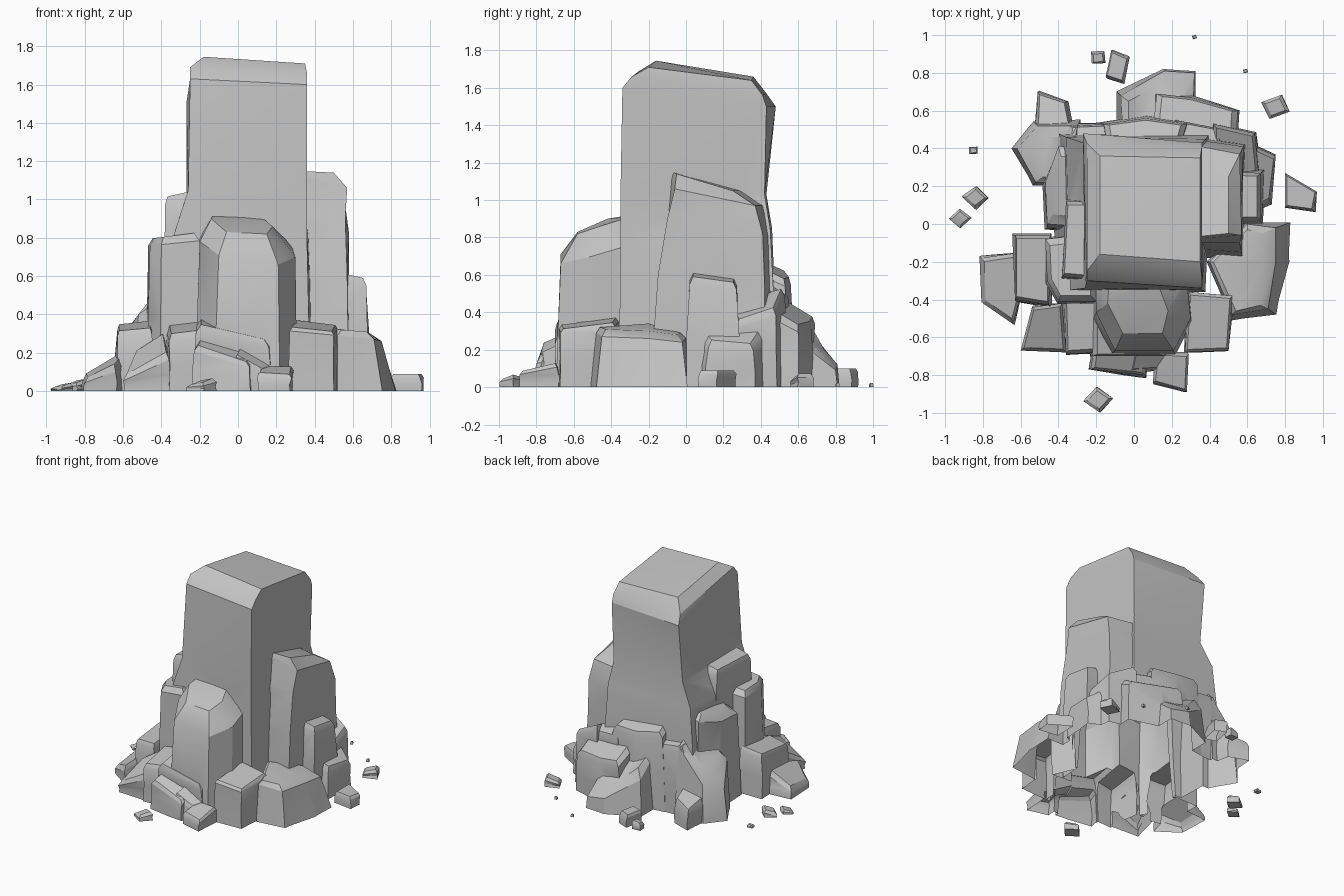
import bpy
import bmesh
import math
import random
from mathutils import Vector

random.seed(4)

default_cube = bpy.data.objects.get("Cube")
if default_cube:
    bpy.data.objects.remove(default_cube, do_unlink=True)

# One plain stone colour
stone = bpy.data.materials.new("grey_stone")
stone.use_nodes = True
stone.diffuse_color = (0.55, 0.55, 0.55, 1)
stone.node_tree.nodes["Principled BSDF"].inputs["Base Color"].default_value = stone.diffuse_color

SUNK = -0.1  # large stones start below ground and are trimmed level at the end
parts = bpy.data.collections.new("stone_parts")


def loft(name, rings, collection=parts):
    """Skin a stack of matching rings and cap both ends."""
    bm = bmesh.new()
    loops = [[bm.verts.new(point) for point in ring] for ring in rings]
    count = len(loops[0])
    for lower, upper in zip(loops, loops[1:]):
        for i in range(count):
            j = (i + 1) % count
            bm.faces.new((lower[i], lower[j], upper[j], upper[i]))
    bm.faces.new(loops[-1])
    bm.faces.new(reversed(loops[0]))
    bmesh.ops.triangulate(bm, faces=bm.faces)
    bmesh.ops.recalc_face_normals(bm, faces=bm.faces)
    return finish(name, bm, collection)


def finish(name, bm, collection):
    mesh = bpy.data.meshes.new(name)
    bm.to_mesh(mesh)
    bm.free()
    mesh.materials.clear()
    mesh.materials.append(stone)
    rock = bpy.data.objects.new(name, mesh)
    collection.objects.link(rock)
    return rock


def block(name, outline, height, slope=(0, 0), flare=1.08, inset=0.14, drop=0.04,
          rough=0.012, base=SUNK, collection=parts):
    """Rough stone: flared foot, outline at the shoulder, sloping chamfered top."""
    points = [Vector(p) for p in outline]
    centre = sum(points, Vector((0, 0))) / len(points)
    points.sort(key=lambda p: math.atan2(p.y - centre.y, p.x - centre.x))

    def wobble():
        return random.uniform(-rough, rough)

    foot, waist, shoulder, top = [], [], [], []
    for p in points:
        away = p - centre
        z = max(height + away.dot(Vector(slope)), 0.02)
        edge = max(z - drop, z * 0.6)
        low = centre + away * flare
        mid = centre + away * (1 + flare) / 2
        high = centre + away * (1 - inset)
        foot.append((low.x, low.y, base))
        waist.append((mid.x + wobble(), mid.y + wobble(), edge / 2))
        shoulder.append((p.x, p.y, edge))
        top.append((high.x, high.y, z))
    return loft(name, (foot, waist, shoulder, top), collection)


# Main pillar
pillar = loft("main_pillar", (
    [(-.42, -.37, SUNK), (.38, -.36, SUNK), (.42, .5, SUNK), (-.45, .5, SUNK)],
    [(-.34, -.35, .8), (.36, -.35, .8), (.38, .45, .85), (-.36, .46, .85)],
    [(-.26, -.34, 1.05), (.36, -.35, 1.05), (.35, .42, 1.03), (-.27, .43, 1.03)],
    [(-.25, -.3, 1.63), (.36, -.34, 1.6), (.36, .43, 1.5), (-.27, .48, 1.5)],
    [(-.25, -.25, 1.69), (.36, -.29, 1.66), (.36, .41, 1.56), (-.25, .43, 1.57)],
    [(-.18, -.16, 1.745), (.35, -.2, 1.71), (.35, .35, 1.64), (-.18, .36, 1.66)],
))

# Tall slabs leaning on the pillar
loft("front_slab", (
    [(-.23, -.3, SUNK), (-.23, -.53, SUNK), (-.13, -.7, SUNK), (.22, -.7, SUNK), (.31, -.52, SUNK), (.29, -.3, SUNK)],
    [(-.2, -.3, .8), (-.2, -.47, .78), (-.1, -.67, .71), (.21, -.67, .66), (.3, -.5, .7), (.28, -.3, .76)],
    [(-.13, -.3, .92), (-.14, -.42, .9), (-.06, -.58, .83), (.15, -.58, .82), (.18, -.46, .86), (.12, -.3, .91)],
))
loft("right_slab", (
    [(.3, -.18, SUNK), (.58, -.2, SUNK), (.62, .42, SUNK), (.3, .48, SUNK)],
    [(.3, -.13, .6), (.57, -.15, .6), (.58, .42, .55), (.3, .46, .55)],
    [(.3, -.1, .9), (.56, -.1, .9), (.58, .41, .82), (.3, .45, .8)],
    [(.3, -.08, 1.13), (.57, -.06, 1.06), (.56, .37, .97), (.3, .42, .97)],
    [(.3, -.07, 1.15), (.5, -.05, 1.14), (.5, .25, 1.05), (.3, .3, 1.05)],
))
block("left_front_slab", [(-.46, -.3), (-.4, -.41), (-.2, -.41), (-.2, -.05), (-.47, -.08)], .81,
      slope=(.1, 0), flare=1.06, inset=.2)
block("left_ledge", [(-.38, -.28), (-.15, -.3), (-.15, .12), (-.36, .12)], 1.04,
      slope=(.2, 0), flare=1.15, inset=.1)
block("left_back_slab", [(-.46, .0), (-.2, -.02), (-.2, .4), (-.4, .41), (-.47, .22)], .77,
      slope=(.4, .1), flare=1.15, inset=.25)

# Stepped stones on the right side
block("right_step", [(.42, .02), (.67, .02), (.67, .27), (.42, .28)], .6,
      slope=(-.2, -.12), flare=1.12)
block("right_back_step", [(.42, .22), (.66, .27), (.64, .48), (.42, .53)], .44, slope=(-.4, .25))
block("right_low_step", [(.6, .06), (.72, .12), (.75, .36), (.62, .42)], .28, slope=(-.6, 0))
loft("right_foot", (
    [(.38, -.2, SUNK), (.52, -.52, SUNK), (.77, -.49, SUNK), (.85, -.2, SUNK), (.86, .02, SUNK), (.6, .02, SUNK)],
    [(.4, -.2, .33), (.52, -.48, .29), (.71, -.45, .27), (.75, -.2, .26), (.75, -.02, .24), (.6, .0, .26)],
    [(.42, -.2, .34), (.54, -.46, .32), (.67, -.43, .31), (.69, -.2, .3), (.68, -.05, .28), (.6, -.03, .29)],
))
block("right_outer_stone", [(.8, .09), (.95, .07), (.97, .17), (.8, .27)], .09, flare=1, drop=.02)

# Stones along the front
block("front_right_foot", [(.29, -.36), (.27, -.68), (.5, -.67), (.52, -.38)], .34,
      slope=(-.1, .12), flare=1.03, inset=.1, drop=.02)
block("front_left_foot", [(-.37, -.4), (-.36, -.69), (-.19, -.68), (-.18, -.4)], .33,
      slope=(.1, .15), flare=1.04)
block("front_left_outer_foot", [(-.6, -.67), (-.36, -.68), (-.38, -.42), (-.54, -.44)], .2,
      slope=(.5, .4), flare=1.04)
block("front_collar", [(-.22, -.7), (.16, -.7), (.2, -.55), (-.22, -.5)], .32,
      slope=(-.2, .15))
block("front_shard", [(-.23, -.77), (.06, -.8), (.08, -.6), (-.2, -.6)], .23,
      slope=(-.25, .4), drop=.03)
block("front_wedge", [(-.02, -.78), (.12, -.77), (.24, -.6), (.02, -.6)], .18,
      slope=(-.5, .5), drop=.03)
block("front_outer_stone", [(.1, -.84), (.28, -.89), (.29, -.69), (.12, -.68)], .11,
      slope=(0, .2), flare=1, drop=.02)

# Stones along the left side
block("left_foot", [(-.63, -.4), (-.45, -.43), (-.44, -.06), (-.63, -.06)], .34,
      slope=(.1, .1), inset=.1, drop=.03)
block("left_outer_foot", [(-.81, -.18), (-.8, -.42), (-.64, -.53), (-.58, -.3), (-.6, -.15)], .14,
      slope=(.5, .1), flare=1.03)
loft("left_back_foot", (
    [(-.66, .4, SUNK), (-.54, .2, SUNK), (-.3, .2, SUNK), (-.28, .56, SUNK), (-.54, .55, SUNK)],
    [(-.62, .4, .25), (-.52, .22, .4), (-.3, .22, .55), (-.3, .52, .55), (-.51, .52, .3)],
    [(-.55, .39, .36), (-.48, .25, .45), (-.3, .25, .62), (-.31, .46, .6), (-.46, .46, .42)],
))
block("left_back_outer_stone", [(-.51, .7), (-.36, .65), (-.33, .5), (-.52, .48)], .2,
      slope=(.2, -.2), flare=1.03)

# Stones along the back
block("back_slab", [(-.14, .4), (.24, .4), (.28, .53), (.06, .56), (-.16, .53)], .62,
      slope=(-.1, -.4), flare=1.15)
block("back_left_slab", [(-.36, .38), (-.1, .4), (-.1, .53), (-.34, .52)], .56,
      slope=(-.1, -.3), flare=1.1)
block("back_right_slab", [(.2, .4), (.46, .4), (.48, .5), (.22, .55)], .52,
      slope=(-.2, -.5), flare=1.1)
block("back_right_foot", [(.1, .5), (.54, .45), (.55, .6), (.3, .67), (.12, .69)], .39,
      slope=(-.2, -.5), flare=1.04)
loft("back_foot", (
    [(-.1, .5, SUNK), (.33, .52, SUNK), (.33, .82, SUNK), (.15, .83, SUNK), (-.1, .71, SUNK)],
    [(-.06, .5, .4), (.31, .53, .3), (.32, .8, .09), (.16, .81, .12), (-.07, .68, .28)],
    [(-.03, .52, .42), (.27, .55, .31), (.27, .72, .19), (.14, .74, .2), (-.03, .65, .36)],
))
block("back_outer_stone", [(-.15, .78), (-.06, .75), (-.03, .88), (-.12, .92)], .1,
      flare=1, drop=.02)

# Fuse the stones into one hollow shell, trimmed open at ground level
scene = bpy.context.scene.collection
scene.objects.link(pillar)
parts.objects.unlink(pillar)
scene.children.link(parts)
fuse = pillar.modifiers.new("fuse", "BOOLEAN")
fuse.operation = "UNION"
fuse.solver = "EXACT"
fuse.operand_type = "COLLECTION"
fuse.collection = parts
shell = bmesh.new()
shell.from_object(pillar, bpy.context.evaluated_depsgraph_get())
bmesh.ops.bisect_plane(shell, geom=shell.verts[:] + shell.edges[:] + shell.faces[:],
                       plane_co=(0, 0, 0), plane_no=(0, 0, 1), clear_inner=True)
for helper in [pillar, *parts.objects]:
    bpy.data.objects.remove(helper, do_unlink=True)
bpy.data.collections.remove(parts)
rocks = [finish("rock_outcrop", shell, scene)]

# Loose rubble: position, radius, height
rubble = [
    (.75, .62, .08, .06), (-.19, -.93, .08, .05), (-.92, .03, .06, .03),
    (-.84, .14, .07, .05), (-.85, .39, .03, .02), (.32, .99, .015, .02),
    (.59, .81, .016, .02), (-.19, .88, .05, .06),
]
for number, (x, y, radius, height) in enumerate(rubble):
    turn = random.uniform(0, math.pi)
    corners = [(x + radius * math.cos(turn + k * math.tau / 4),
                y + radius * math.sin(turn + k * math.tau / 4) * 0.85) for k in range(4)]
    rocks.append(block(f"rubble_stone_{number}", corners, height, slope=(.2, .1), flare=1,
                       inset=.3, drop=.02, rough=radius / 9, base=0, collection=scene))

# Soft shading with crisp breaks
bpy.ops.object.select_all(action="DESELECT")
for rock in rocks:
    rock.select_set(True)
bpy.context.view_layer.objects.active = rocks[0]
bpy.ops.object.shade_smooth_by_angle(angle=math.radians(30))
